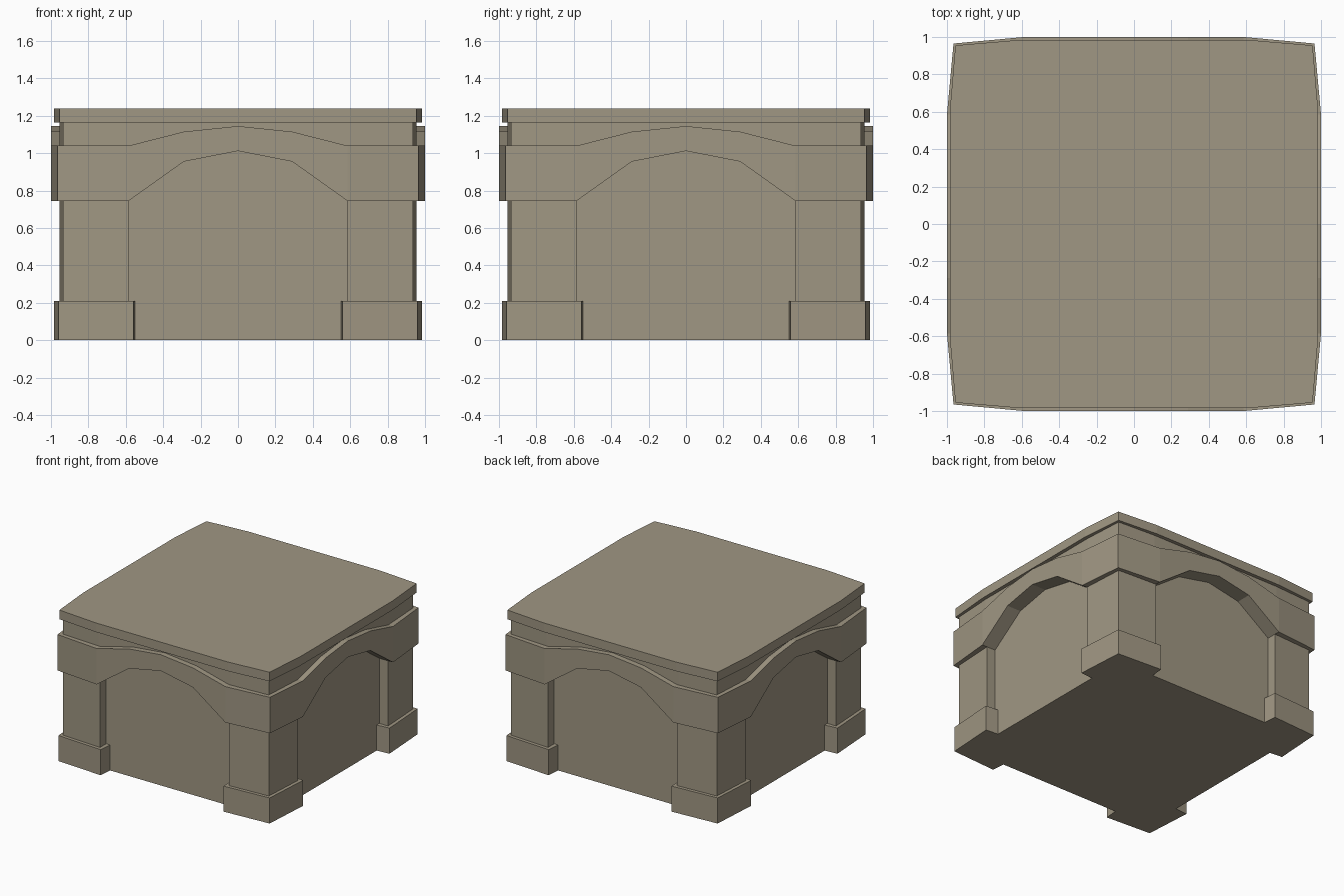
import bpy, bmesh

if "Cube" in bpy.data.objects:
    bpy.data.objects.remove(bpy.data.objects["Cube"])

stone = bpy.data.materials.new("warm grey stone")
stone.diffuse_color = (0.352, 0.309, 0.227, 1)
stone.use_nodes = True
stone.node_tree.nodes["Principled BSDF"].inputs["Base Color"].default_value = stone.diffuse_color


def finish(bm, name):
    bmesh.ops.recalc_face_normals(bm, faces=bm.faces)
    mesh = bpy.data.meshes.new(name)
    bm.to_mesh(mesh)
    bm.free()
    mesh.materials.append(stone)
    obj = bpy.data.objects.new(name, mesh)
    bpy.context.collection.objects.link(obj)
    return obj


def turn(x, y, k):
    """Rotate a plan point by k quarter turns."""
    for _ in range(k):
        x, y = -y, x
    return x, y


def prism(name, outline, z0, z1):
    bm = bmesh.new()
    face = bm.faces.new([bm.verts.new((x, y, z0)) for x, y in outline])
    ext = bmesh.ops.extrude_face_region(bm, geom=[face], use_keep_orig=True)
    for v in ext["geom"]:
        if isinstance(v, bmesh.types.BMVert):
            v.co.z = z1
    return finish(bm, name)


def bulged(corner, bulge, x=0.6):
    """Square plan with slightly drawn-in corners."""
    side = [(-corner, -corner), (-x, -bulge), (x, -bulge)]
    return [turn(px, py, k) for k in range(4) for px, py in side]


WALL = 0.875

# Recessed core walls
prism("core_walls", [turn(WALL, WALL, k) for k in range(4)], 0, 1.04)

# Corner pillars and their plinths, wrapped round each core corner
def corner_pieces(name, corner, bulge, edge, inner, z0, z1):
    plan = [(corner, corner), (edge, bulge), (inner, WALL),
            (WALL, WALL), (WALL, inner), (bulge, edge)]
    for k in range(4):
        prism(f"{name}_{k + 1}", [turn(x, y, k) for x, y in plan], z0, z1)

corner_pieces("plinth", 0.96, 0.985, 0.56, 0.55, 0, 0.21)
corner_pieces("pillar", 0.935, 0.955, 0.585, 0.585, 0.21, 0.745)

# Arched band: a closed ring; columns are x, outer depth, bottom z, top z
columns = [(-0.965, 0.965, 0.745, 1.04), (-0.585, 1.0, 0.745, 1.04),
           (-0.29, 1.0, 0.955, 1.115), (0, 1.0, 1.012, 1.145),
           (0.29, 1.0, 0.955, 1.115), (0.585, 1.0, 0.745, 1.04)]
bm = bmesh.new()
rings = []
for k in range(4):
    for x, d, zb, zt in columns:
        ox, oy = turn(x, -d, k)
        ix, iy = turn(max(x, -WALL), -WALL, k)
        rings.append([bm.verts.new(p) for p in
                      ((ox, oy, zb), (ox, oy, zt), (ix, iy, zt), (ix, iy, zb))])
for i, a in enumerate(rings):
    b = rings[(i + 1) % len(rings)]
    for j in range(4):
        n = (j + 1) % 4
        bm.faces.new((a[j], b[j], b[n], a[n]))
finish(bm, "arched_band")

# Neck and top slab
prism("neck", bulged(0.935, 0.955), 1.035, 1.165)
prism("top_slab", bulged(0.955, 0.985), 1.165, 1.24)
